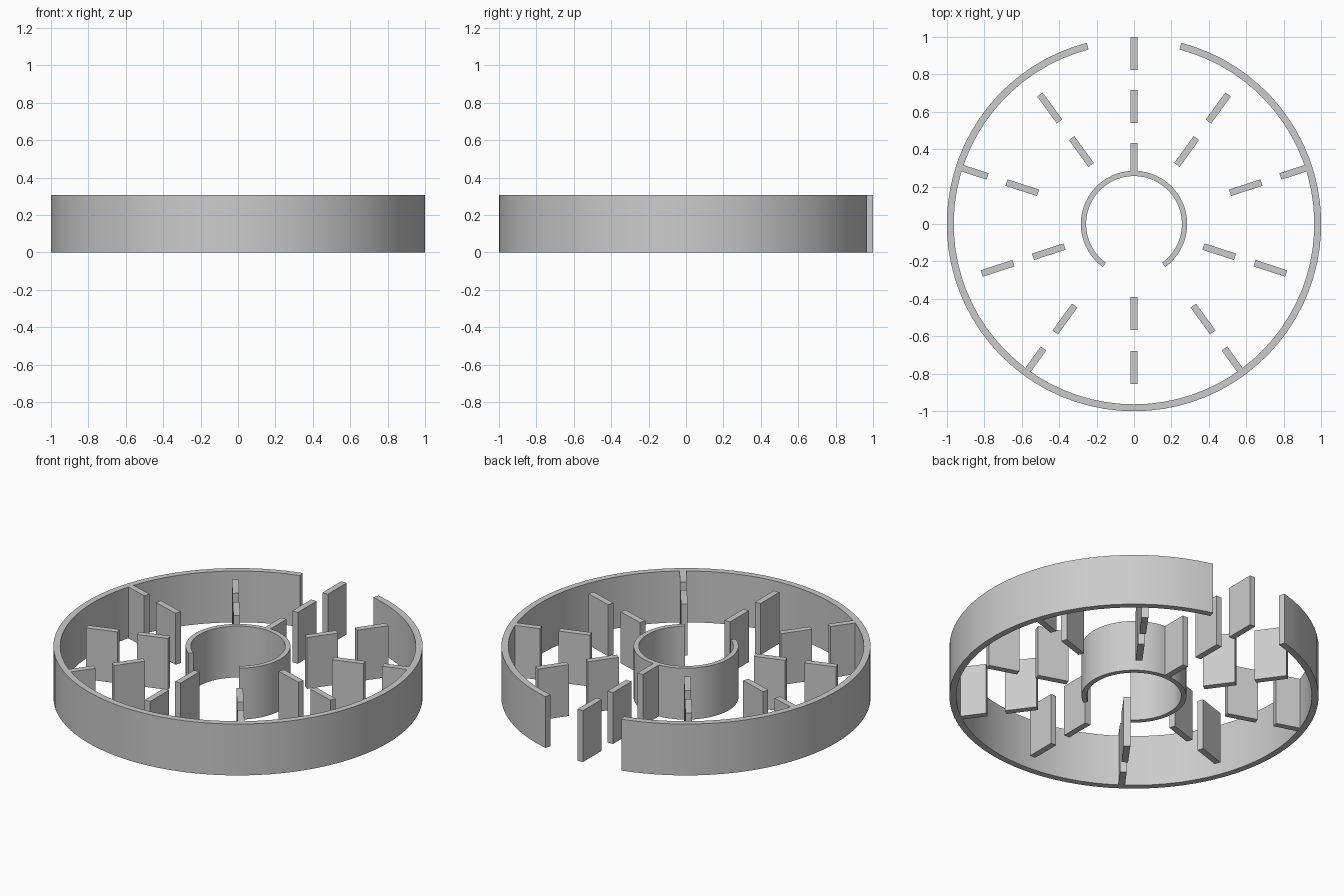
import bpy, bmesh
from math import radians, cos, sin

if "Cube" in bpy.data.objects:
    bpy.data.objects.remove(bpy.data.objects["Cube"])

HEIGHT = 0.307
FIN_WIDTH = 0.036


def finish(bm, name, smooth=False):
    bmesh.ops.recalc_face_normals(bm, faces=bm.faces)
    mesh = bpy.data.meshes.new(name)
    bm.to_mesh(mesh)
    bm.free()
    obj = bpy.data.objects.new(name, mesh)
    bpy.context.collection.objects.link(obj)
    if smooth:
        bpy.ops.object.select_all(action='DESELECT')
        obj.select_set(True)
        bpy.context.view_layer.objects.active = obj
        bpy.ops.object.shade_smooth_by_angle(angle=radians(30))
    return obj


def split_ring(name, inner, outer, gap_angle, half_gap, steps):
    """Rectangular section swept round z, leaving a gap centred on gap_angle."""
    bm = bmesh.new()
    section = [(inner, 0), (outer, 0), (outer, HEIGHT), (inner, HEIGHT)]
    loops = []
    for i in range(steps + 1):
        a = radians(gap_angle + half_gap + (360 - 2 * half_gap) * i / steps)
        loops.append([bm.verts.new((r * cos(a), r * sin(a), z)) for r, z in section])
    for p, q in zip(loops, loops[1:]):
        for k in range(4):
            n = (k + 1) % 4
            bm.faces.new((p[k], p[n], q[n], q[k]))
    bm.faces.new(loops[0])
    bm.faces.new(loops[-1])
    return finish(bm, name, True)


def fin(name, r0, r1, angle):
    """Upright radial plate from r0 to r1."""
    bm = bmesh.new()
    bmesh.ops.create_cube(bm, size=1)
    bmesh.ops.scale(bm, vec=(r1 - r0, FIN_WIDTH, HEIGHT), verts=bm.verts)
    bmesh.ops.translate(bm, vec=((r0 + r1) / 2, 0, HEIGHT / 2), verts=bm.verts)
    obj = finish(bm, name)
    obj.rotation_euler.z = radians(angle)
    return obj


# Split rings, the outer open at the back and the inner at the front
split_ring("outer_ring", 0.963, 1.0, 90, 14.6, 72)
split_ring("inner_ring", 0.256, 0.284, -90, 36, 48)

# Fins in ten directions, alternating between two staggered spacings
for i in range(10):
    angle = 90 + 36 * i
    if i % 2 == 0:
        # outer fin stands free in the gap, otherwise joins the ring wall
        fin(f"outer_fin_{i}", 0.822, 1.0 if i == 0 else 0.97, angle)
        fin(f"middle_fin_{i}", 0.539, 0.716, angle)
    else:
        fin(f"outer_fin_{i}", 0.677, 0.855, angle)
        fin(f"middle_fin_{i}", 0.390, 0.567, angle)

# Single fin attached to the inner ring
fin("inner_fin", 0.275, 0.433, 90)
